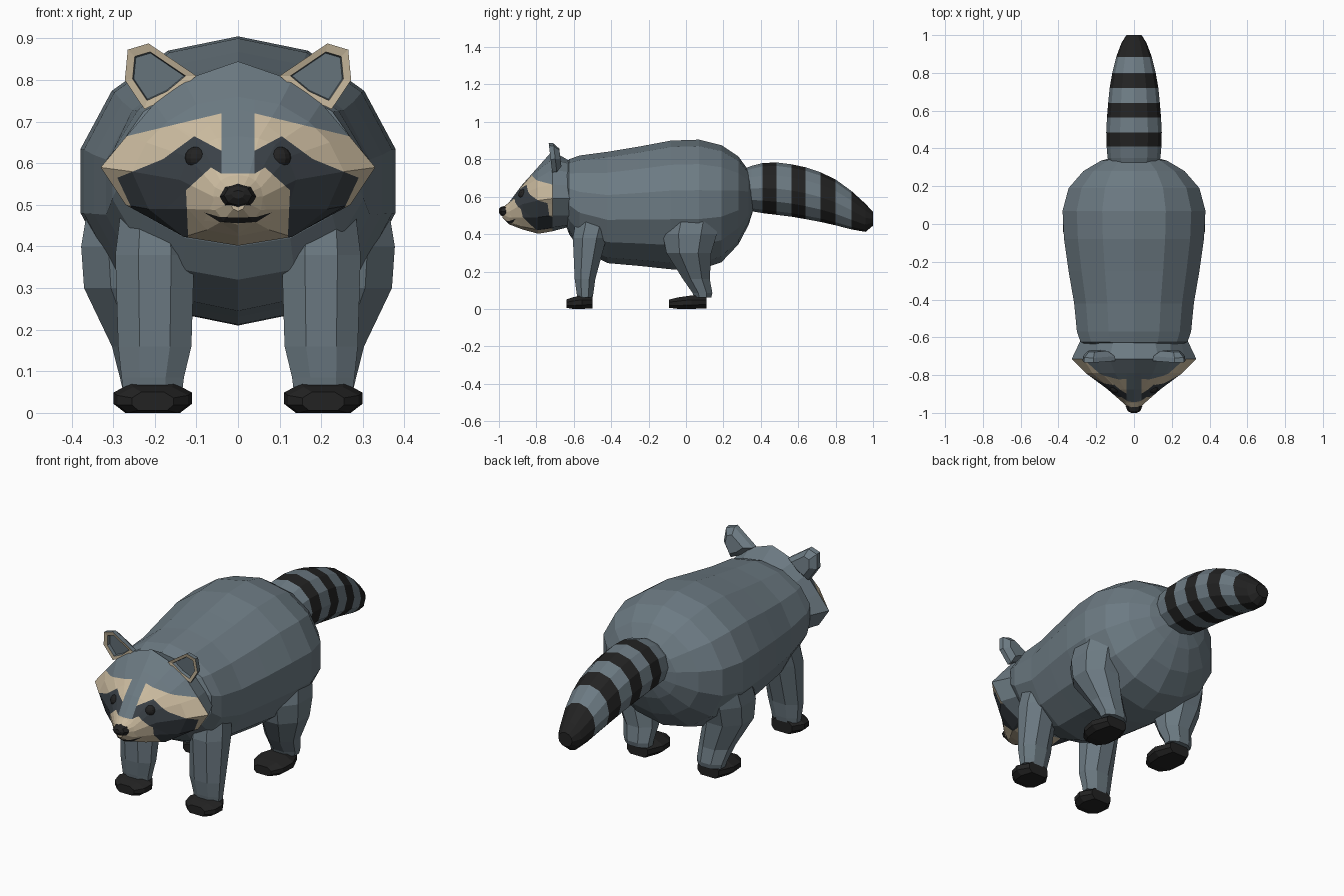
import bpy, bmesh, math
from mathutils import Vector

if "Cube" in bpy.data.objects:
    bpy.data.objects.remove(bpy.data.objects["Cube"])


def material(name, rgb):
    m = bpy.data.materials.new(name)
    m.diffuse_color = (*rgb, 1)
    m.use_nodes = True
    m.node_tree.nodes["Principled BSDF"].inputs["Base Color"].default_value = m.diffuse_color
    return m


GREY = material("grey fur", (0.15, 0.195, 0.225))
CREAM = material("cream fur", (0.60, 0.50, 0.35))
MASK = material("dark mask", (0.042, 0.052, 0.062))
BLACK = material("black", (0.016, 0.016, 0.016))


def finish(name, bm, mats):
    bmesh.ops.recalc_face_normals(bm, faces=bm.faces)
    me = bpy.data.meshes.new(name)
    bm.to_mesh(me)
    bm.free()
    for m in mats:
        me.materials.append(m)
    ob = bpy.data.objects.new(name, me)
    bpy.context.collection.objects.link(ob)
    return ob


def loft(rings):
    """Skin a list of closed rings and cap both ends."""
    bm = bmesh.new()
    vs = [[bm.verts.new(p) for p in r] for r in rings]
    n = len(vs[0])
    for k, (a, b) in enumerate(zip(vs, vs[1:])):
        for i in range(n):
            j = (i + 1) % n
            bm.faces.new((a[i], a[j], b[j], b[i]))
    bm.faces.new(vs[0])
    bm.faces.new(vs[-1])
    return bm


def ring_y(y, bottom, top, half_width, n, cx=0, slant=0):
    """Upright elliptical ring facing along y."""
    c, r = (bottom + top) / 2, (top - bottom) / 2
    pts = []
    for i in range(n):
        t = 2 * math.pi * i / n
        pts.append((cx + half_width * math.sin(t), y + slant * math.cos(t), c + r * math.cos(t)))
    return pts


def ring_z(z, cx, cy, rx, ry, n=8):
    """Flat elliptical ring for a limb."""
    k = 1 / math.cos(math.pi / n)
    return [(cx + k * rx * math.cos(2 * math.pi * (i + .5) / n),
             cy + k * ry * math.sin(2 * math.pi * (i + .5) / n), z) for i in range(n)]


# Body barrel: y, bottom, top, half width
body = [(-.64, .44, .78, .25), (-.625, .40, .80, .29), (-.57, .32, .82, .31), (-.42, .245, .84, .325),
        (-.25, .23, .868, .355), (-.08, .212, .90, .38), (.07, .21, .905, .388), (.19, .25, .875, .355),
        (.28, .345, .815, .275), (.335, .45, .74, .18), (.36, .53, .67, .09)]
finish("body", loft([ring_y(*s, 14) for s in body]), [GREY])

# Tail with rings placed at each stripe edge
tail = [(.29, .54, .74, .12), (.35, .522, .765, .14), (.41, .512, .78, .145), (.485, .503, .783, .147),
        (.565, .493, .773, .143), (.64, .48, .757, .137), (.72, .465, .73, .129), (.80, .447, .692, .115),
        (.885, .425, .63, .094), (.96, .412, .562, .066), (1.0, .445, .518, .04)]
bm = loft([ring_y(*s, 12) for s in tail])
for f in bm.faces:
    y = f.calc_center_median().y
    if y > .885 or any(a < y < b for a, b in ((.41, .485), (.565, .64), (.72, .80))):
        f.material_index = 1
finish("tail", bm, [GREY, BLACK])

# Legs and feet
front_leg = [(.06, .205, -.54, .072, .04), (.085, .205, -.54, .075, .045), (.16, .20, -.54, .088, .055),
             (.38, .20, -.515, .095, .09), (.58, .20, -.47, .07, .10)]
hind_leg = [(.06, .21, .09, .068, .045), (.085, .212, .088, .072, .053), (.16, .22, .055, .083, .072),
            (.30, .26, .015, .11, .12), (.40, .265, .02, .112, .145), (.56, .25, .05, .10, .14)]


def foot(cx, y0, y1):
    rows = [(y0, .05, .006, .05), (y0 + .25 * (y1 - y0), .085, 0, .062),
            (y0 + .6 * (y1 - y0), .094, 0, .072), (y1, .06, .003, .07)]
    rings = []
    for y, w, b, t in rows:
        h = t - b
        half = [(w * .55, t), (w, b + .68 * h), (w, b + .3 * h), (w * .7, b)]
        rings.append([(cx + x, y, z) for x, z in half] + [(cx - x, y, z) for x, z in reversed(half)])
    return loft(rings)


for side, s in (("right", 1), ("left", -1)):
    for kind, rows in (("front", front_leg), ("hind", hind_leg)):
        finish(f"{kind}_leg_{side}", loft([ring_z(z, s * cx, cy, rx, ry) for z, cx, cy, rx, ry in rows]), [GREY])
    finish(f"front_foot_{side}", foot(s * .205, -.64, -.50), [BLACK])
    finish(f"hind_foot_{side}", foot(s * .205, -.09, .11), [BLACK])

# Head: half sections (x, z) from crown to chin
sections = [
    (-.62, [(0, .79), (.11, .775), (.19, .73), (.25, .66), (.285, .59), (.24, .50), (.13, .45), (0, .44)]),
    (-.715, [(0, .845), (.13, .80), (.20, .745), (.268, .665), (.33, .59), (.27, .50), (.15, .435), (0, .415)]),
    (-.79, [(0, .76), (.10, .742), (.17, .70), (.22, .65), (.255, .58), (.215, .49), (.13, .423), (0, .402)]),
    (-.875, [(0, .665), (.05, .66), (.09, .645), (.12, .615), (.14, .56), (.12, .49), (.075, .44), (0, .425)]),
    (-.945, [(0, .572), (.025, .568), (.042, .558), (.055, .542), (.06, .52), (.055, .488), (.035, .462), (0, .452)]),
    (-.98, [(0, .54), (.01, .538), (.017, .533), (.022, .527), (.024, .518), (.02, .505), (.012, .49), (0, .485)]),
]
bm = loft([[(x, y, z) for x, z in h] + [(-x, y, z) for x, z in h[-2:0:-1]] for y, h in sections])

# Face markings as outlines seen from the front
brow = [(.04, .72), (.268, .665), (.36, .59), (.275, .49), (.12, .38), (.04, .55)]
mask = [(.04, .63), (.105, .665), (.18, .61), (.29, .565), (.25, .48), (.12, .38), (.04, .55)]
muzzle = [(-.01, .575), (.04, .575), (.065, .59), (.125, .535), (.118, .38), (-.01, .38)]
mouth = [(-.01, .469), (.045, .471), (.082, .482), (.045, .459), (-.01, .455)]


def inside(p, poly):
    hit = False
    for (x0, z0), (x1, z1) in zip(poly, poly[1:] + poly[:1]):
        if (z0 > p[1]) != (z1 > p[1]) and p[0] < x0 + (p[1] - z0) * (x1 - x0) / (z1 - z0):
            hit = not hit
    return hit


for s in (1, -1):
    for poly in (brow, mask, muzzle, mouth):
        for (x0, z0), (x1, z1) in zip(poly, poly[1:] + poly[:1]):
            # cut only the faces reached by this edge
            faces = []
            for f in bm.faces:
                xs, zs = [s * v.co.x for v in f.verts], [v.co.z for v in f.verts]
                c = f.calc_center_median()
                if (c.y < -.715 and c.x * s > 0 and max(xs) > min(x0, x1) and min(xs) < max(x0, x1) + 1e-4
                        and max(zs) > min(z0, z1) - 1e-4 and min(zs) < max(z0, z1) + 1e-4):
                    faces.append(f)
            geom = faces + list({e for f in faces for e in f.edges}) + list({v for f in faces for v in f.verts})
            bmesh.ops.bisect_plane(bm, geom=geom, dist=1e-5, plane_co=(s * x0, 0, z0),
                                   plane_no=Vector((s * (z1 - z0), 0, x0 - x1)).normalized())
for f in bm.faces:
    c = f.calc_center_median()
    p = (abs(c.x), c.z)
    if c.y < -.715:
        if inside(p, mouth):
            f.material_index = 3
        elif inside(p, muzzle):
            f.material_index = 1
        elif inside(p, mask):
            f.material_index = 2
        elif inside(p, brow):
            f.material_index = 1
finish("head", bm, [GREY, CREAM, MASK, BLACK])

# Nose: chunky faceted block
nose = [(-.93, .495, .555, .035), (-.965, .488, .552, .044), (-.99, .50, .545, .034), (-1.0, .515, .535, .015)]
finish("nose", loft([ring_y(*r, 8) for r in nose]), [BLACK])

# Ears: dished front with a cream rim, tapering grey back
outline = [(.10, .81), (.215, .888), (.265, .873), (.272, .80), (.225, .73), (.16, .76)]
for side, s in (("right", 1), ("left", -1)):
    mid = Vector((.20, .81))

    def ear_ring(scale, y):
        pts = [mid + (Vector(p) - mid) * scale for p in outline]
        return [(s * p.x, y - .12 * (p.y - .81), p.y) for p in pts]

    bm = loft([ear_ring(.70, -.705), ear_ring(.74, -.722), ear_ring(1, -.725), ear_ring(.97, -.70), ear_ring(.6, -.672)])
    bm.faces.ensure_lookup_table()
    for f in bm.faces[6:12]:
        f.material_index = 1
    finish(f"ear_{side}", bm, [GREY, CREAM])

    # Eyes
    bm = bmesh.new()
    bmesh.ops.create_uvsphere(bm, u_segments=12, v_segments=8, radius=.028)
    bmesh.ops.translate(bm, verts=bm.verts, vec=(s * .10, -.868, .612))
    finish(f"eye_{side}", bm, [BLACK])
